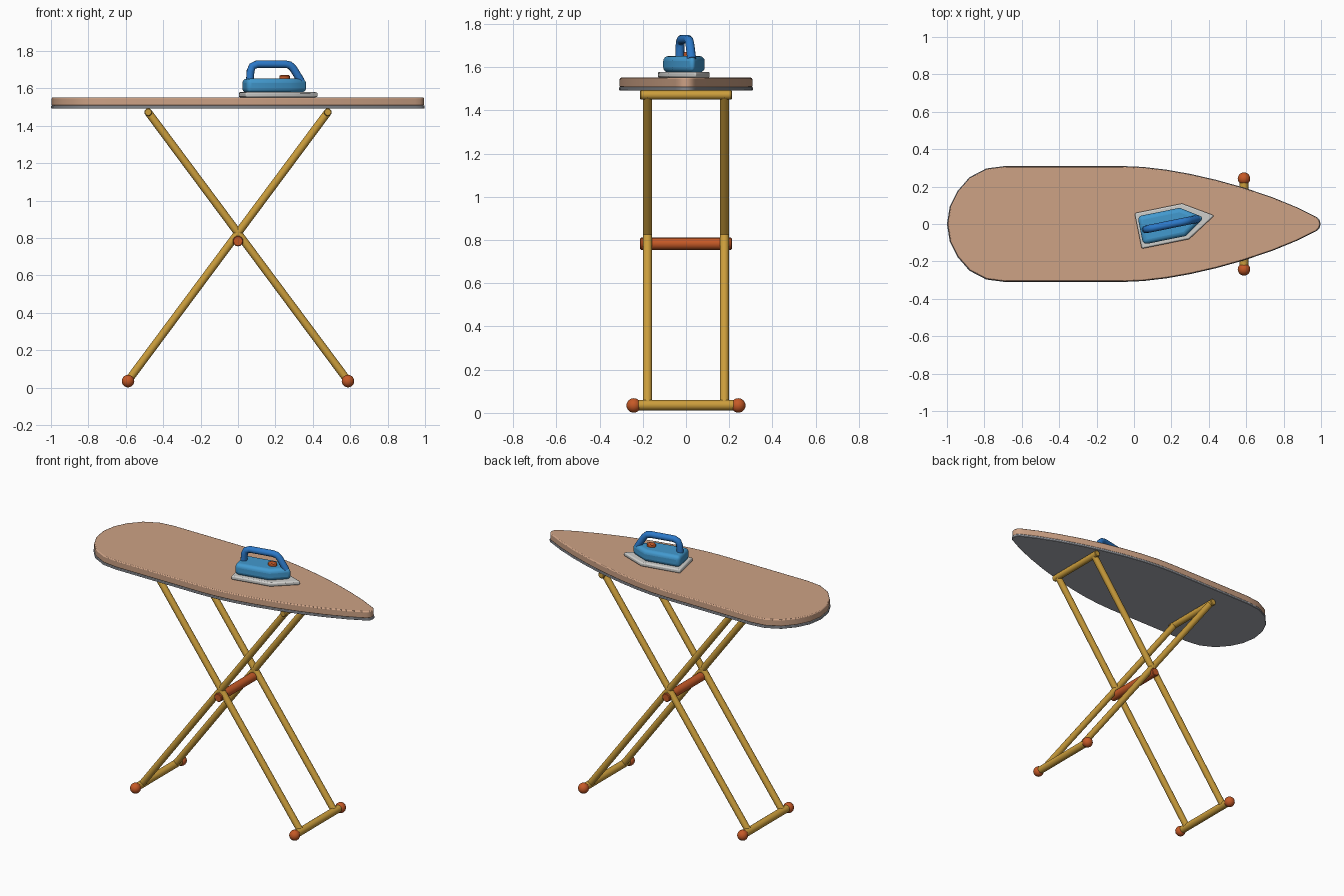
import bpy, bmesh, math
from mathutils import Vector, Matrix

if "Cube" in bpy.data.objects:
    bpy.data.objects.remove(bpy.data.objects["Cube"])


def material(name, rgb):
    m = bpy.data.materials.new(name)
    m.diffuse_color = (*rgb, 1)
    m.use_nodes = True
    m.node_tree.nodes["Principled BSDF"].inputs["Base Color"].default_value = m.diffuse_color
    return m


TAN = material("tan_fabric", (0.61, 0.36, 0.235))
GREY = material("grey_metal", (0.39, 0.41, 0.45))
GOLD = material("gold_metal", (0.60, 0.34, 0.045))
ORANGE = material("orange_plastic", (0.56, 0.10, 0.02))
BLUE = material("light_blue_plastic", (0.055, 0.32, 0.62))
DARK_BLUE = material("blue_plastic", (0.025, 0.19, 0.58))
PALE = material("pale_metal", (0.62, 0.62, 0.60))


def finish(bm, name, mat, bevel=0, segments=2, matrix=None):
    """Turn a bmesh into a smooth-by-angle object, with an optional bevel."""
    bmesh.ops.recalc_face_normals(bm, faces=bm.faces)
    mesh = bpy.data.meshes.new(name)
    bm.to_mesh(mesh)
    bm.free()
    mesh.materials.append(mat)
    ob = bpy.data.objects.new(name, mesh)
    bpy.context.collection.objects.link(ob)
    if matrix:
        ob.matrix_world = matrix
    if bevel:
        mod = ob.modifiers.new("bevel", "BEVEL")
        mod.width, mod.segments = bevel, segments
        mod.limit_method, mod.angle_limit = "ANGLE", math.radians(40)
    bpy.ops.object.select_all(action="DESELECT")
    bpy.context.view_layer.objects.active = ob
    ob.select_set(True)
    bpy.ops.object.shade_smooth_by_angle(angle=math.radians(40))
    return ob


def slab(name, outline, z0, z1, mat, **kw):
    bm = bmesh.new()
    low = [bm.verts.new((x, y, z0)) for x, y in outline]
    high = [bm.verts.new((x, y, z1)) for x, y in outline]
    bm.faces.new(low)
    bm.faces.new(high)
    n = len(outline)
    for i in range(n):
        j = (i + 1) % n
        bm.faces.new((low[i], low[j], high[j], high[i]))
    return finish(bm, name, mat, **kw)


def rod(name, a, b, r, mat, sides=16, bevel=0.004):
    a, b = Vector(a), Vector(b)
    rot = (b - a).to_track_quat("Z", "Y").to_matrix().to_4x4()
    bm = bmesh.new()
    bmesh.ops.create_cone(bm, cap_ends=True, segments=sides, radius1=r, radius2=r,
                          depth=(b - a).length,
                          matrix=Matrix.Translation((a + b) / 2) @ rot)
    return finish(bm, name, mat, bevel=bevel, segments=1)


def ball(name, centre, r, mat):
    bm = bmesh.new()
    bmesh.ops.create_uvsphere(bm, u_segments=20, v_segments=12, radius=r,
                              matrix=Matrix.Translation(centre))
    return finish(bm, name, mat)


# Board: half outline from the round tail to the pointed nose, then mirrored
half = [(-1, 0), (-0.985, 0.095), (-0.945, 0.175), (-0.88, 0.25), (-0.79, 0.297),
        (-0.69, 0.31), (-0.06, 0.31), (0.05, 0.305), (0.17, 0.291), (0.3, 0.268),
        (0.44, 0.236), (0.59, 0.194), (0.74, 0.143), (0.87, 0.09), (0.95, 0.05),
        (0.978, 0.037), (0.993, 0.02), (0.998, 0)]
outline = half + [(x, -y) for x, y in half[-2:0:-1]]
slab("board_base", outline, 1.492, 1.508, GREY, bevel=0.003, segments=1)
slab("padded_cover", [(x * 0.996, y * 0.99) for x, y in outline], 1.506, 1.552, TAN,
     bevel=0.006)

# Crossed leg frames
for s, side in ((1, "right"), (-1, "left")):
    foot_x, top_x, foot_z, top_z = 0.588 * s, -0.48 * s, 0.036, 1.472
    for y, face in ((-0.178, "front"), (0.178, "back")):
        rod(f"{side}_{face}_leg", (foot_x, y, foot_z), (top_x, y, top_z), 0.021, GOLD)
        ball(f"{side}_{face}_foot", (foot_x, y * 1.36, 0.0345), 0.0335, ORANGE)
    rod(f"{side}_foot_bar", (foot_x, -0.23, foot_z), (foot_x, 0.23, foot_z), 0.024, GOLD)
    rod(f"{side}_top_bar", (top_x, -0.213, top_z), (top_x, 0.213, top_z), 0.021, GOLD)
rod("pivot_bar", (0, -0.213, 0.783), (0, 0.213, 0.783), 0.028, ORANGE)

# Iron: local x runs from heel to tip, turned slightly on the board
iron = Matrix.Translation((0.022, -0.037, 1.552)) @ Matrix.Rotation(math.radians(11.4), 4, "Z")
slab("iron_soleplate", [(0, -0.097), (0.259, -0.097), (0.416, 0), (0.259, 0.097), (0, 0.097)],
     0, 0.027, PALE, bevel=0.008, matrix=iron)
slab("iron_body", [(0.012, -0.077), (0.243, -0.077), (0.36, 0), (0.243, 0.077), (0.012, 0.077)],
     0.024, 0.1, BLUE, bevel=0.024, segments=4, matrix=iron)

# Handle: swept tube
curve = bpy.data.curves.new("handle_path", "CURVE")
curve.dimensions = "3D"
curve.bevel_depth, curve.bevel_resolution, curve.use_fill_caps = 0.021, 3, True
path = [(0.042, 0.085), (0.046, 0.14), (0.056, 0.166), (0.082, 0.177), (0.235, 0.177),
        (0.26, 0.172), (0.279, 0.154), (0.322, 0.085)]
spline = curve.splines.new("POLY")
spline.points.add(len(path) - 1)
for p, (x, z) in zip(spline.points, path):
    p.co = (x, 0, z, 1)
temp = bpy.data.objects.new("handle_path", curve)
bpy.context.collection.objects.link(temp)
bpy.context.view_layer.update()
bm = bmesh.new()
bm.from_mesh(temp.to_mesh())
temp.to_mesh_clear()
bpy.data.objects.remove(temp)
finish(bm, "iron_handle", DARK_BLUE, matrix=iron)

# Oval button under the handle
bm = bmesh.new()
bmesh.ops.create_cone(bm, cap_ends=True, segments=16, radius1=0.028, radius2=0.028, depth=0.03,
                      matrix=Matrix.Translation((0.232, 0, 0.103)) @ Matrix.Diagonal((1, 0.75, 1, 1)))
finish(bm, "iron_button", ORANGE, bevel=0.005, matrix=iron)
